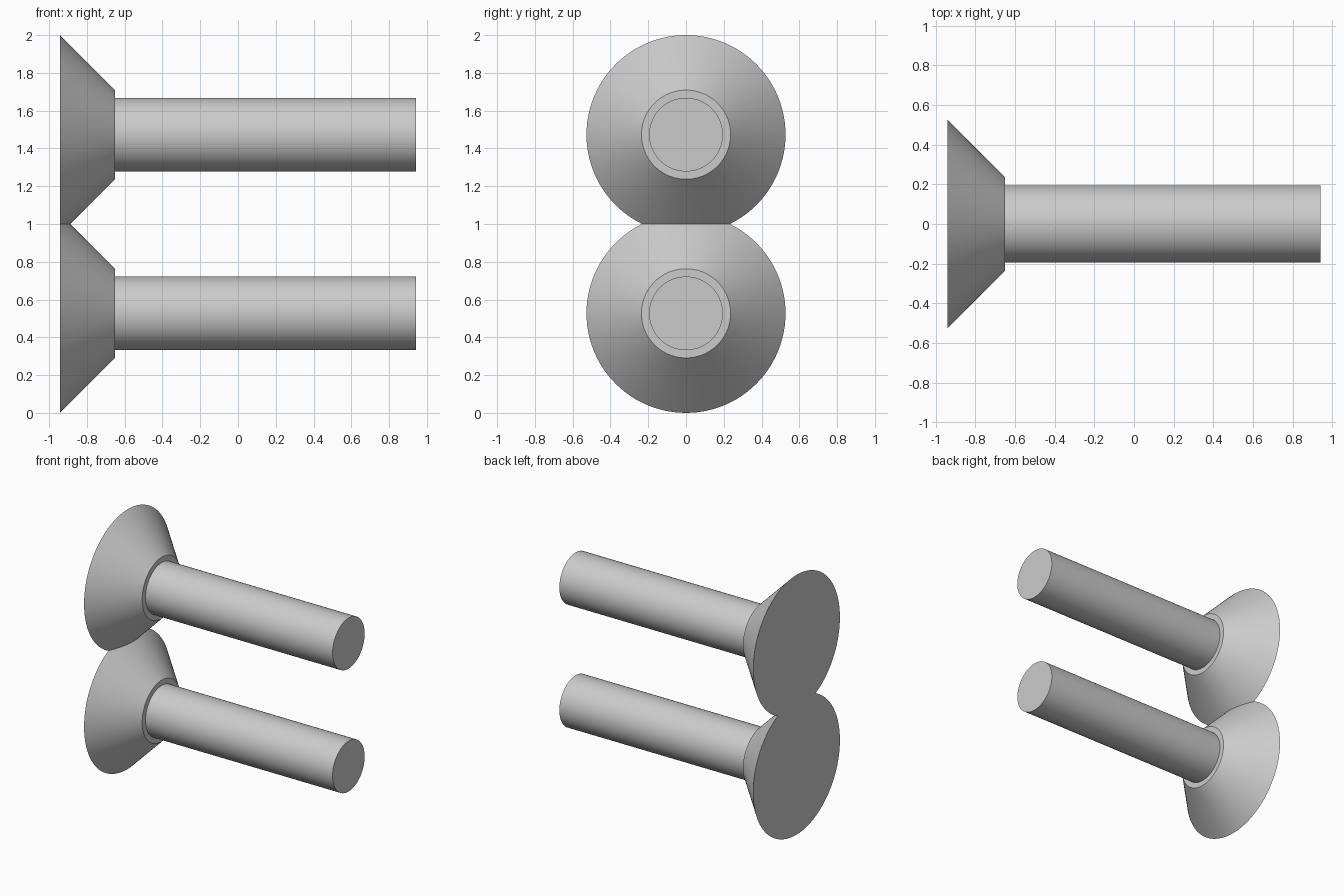
import bpy
import math

cube = bpy.data.objects.get("Cube")
if cube:
    bpy.data.objects.remove(cube, do_unlink=True)

# Main dimensions
HALF = 0.942
HEAD_R, NECK_R, SHAFT_R = 0.527, 0.236, 0.195
NECK_X = -HALF + HEAD_R - NECK_R
LEVELS = {"lower": HEAD_R, "upper": 2 - HEAD_R}
SINK = 0.1

grey = bpy.data.materials.new("plain grey")
grey.use_nodes = True
colour = (0.6, 0.6, 0.6, 1)
grey.diffuse_color = colour
grey.node_tree.nodes["Principled BSDF"].inputs["Base Color"].default_value = colour


def round_part(name, x0, x1, r0, r1, z):
    """Solid cone or cylinder lying along x from x0 to x1."""
    bpy.ops.mesh.primitive_cone_add(
        vertices=96, radius1=r0, radius2=r1, depth=x1 - x0,
        location=((x0 + x1) / 2, 0, z), rotation=(0, math.pi / 2, 0))
    part = bpy.context.object
    part.name = name
    part.data.materials.append(grey)
    bpy.ops.object.transform_apply(location=True, rotation=True, scale=True)
    return part


def smooth(part):
    bpy.ops.object.select_all(action="DESELECT")
    part.select_set(True)
    bpy.context.view_layer.objects.active = part
    bpy.ops.object.shade_smooth_by_angle(angle=math.radians(30))


# Straight shafts, seated a little way into the heads
for level, z in LEVELS.items():
    smooth(round_part(level + "_shaft", NECK_X - SINK, HALF, SHAFT_R, SHAFT_R, z))

# Flared heads, merged where they overlap
heads = [round_part(level + "_head", -HALF, NECK_X, HEAD_R, NECK_R, z)
         for level, z in LEVELS.items()]
joined, other = heads
union = joined.modifiers.new("merge", "BOOLEAN")
union.operation = "UNION"
union.solver = "EXACT"
union.object = other
bpy.context.view_layer.objects.active = joined
bpy.ops.object.modifier_apply(modifier=union.name)
bpy.data.objects.remove(other, do_unlink=True)
joined.name = "flared_heads"
smooth(joined)
